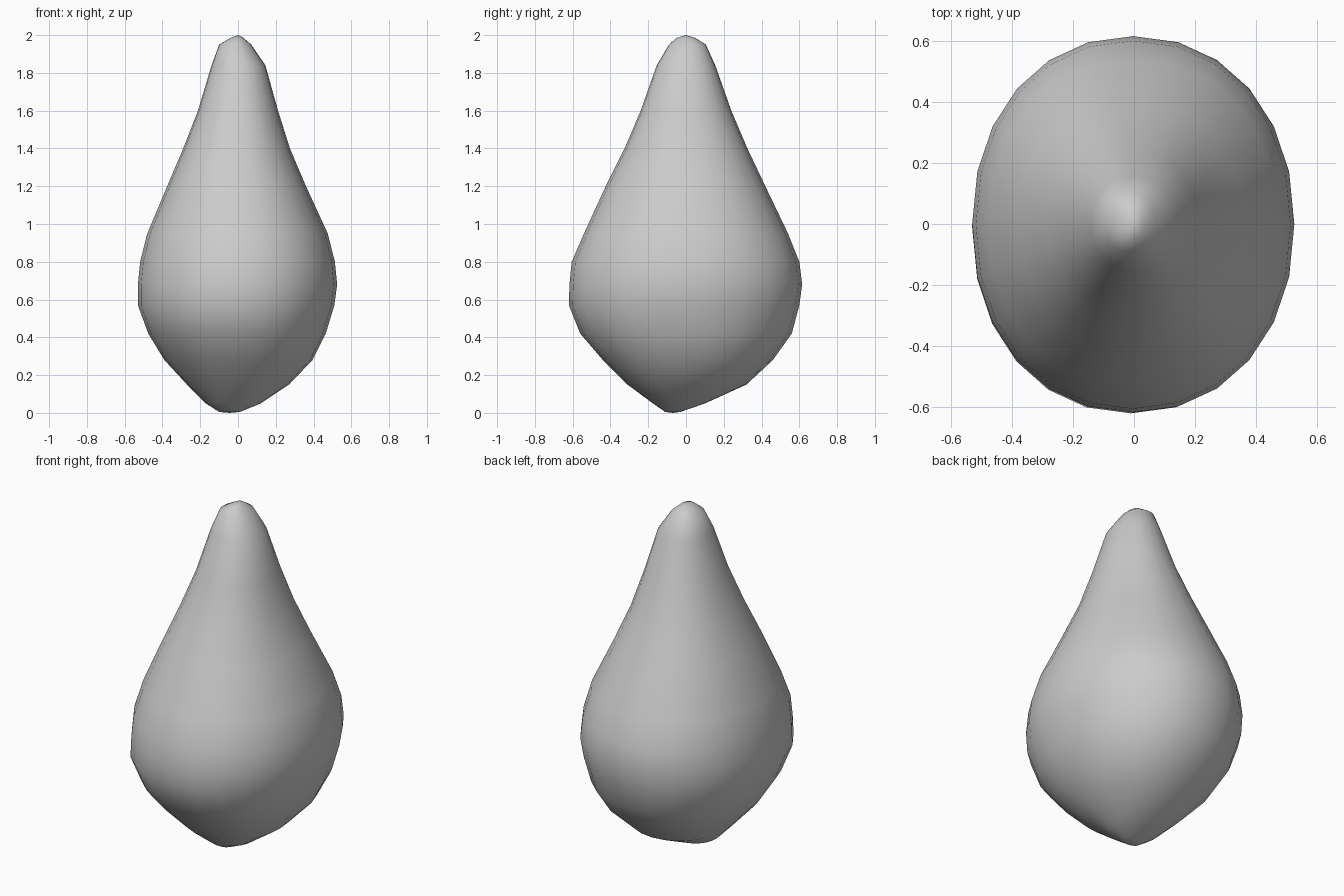
import bpy, bmesh
from math import cos, sin, tau

if "Cube" in bpy.data.objects:
    bpy.data.objects.remove(bpy.data.objects["Cube"])

# Body profile: height, left x, right x, front y, back y
RINGS = [
    (0.005, -0.10, 0.01, -0.11, -0.03),
    (0.05, -0.17, 0.12, -0.175, 0.10),
    (0.15, -0.27, 0.27, -0.31, 0.32),
    (0.28, -0.39, 0.395, -0.44, 0.46),
    (0.42, -0.475, 0.465, -0.56, 0.56),
    (0.57, -0.53, 0.51, -0.62, 0.60),
    (0.68, -0.53, 0.525, -0.617, 0.615),
    (0.80, -0.518, 0.513, -0.605, 0.60),
    (0.95, -0.48, 0.475, -0.54, 0.54),
    (1.20, -0.375, 0.36, -0.425, 0.42),
    (1.40, -0.29, 0.275, -0.325, 0.325),
    (1.60, -0.212, 0.212, -0.24, 0.24),
    (1.84, -0.14, 0.145, -0.155, 0.155),
    (1.95, -0.10, 0.07, -0.09, 0.105),
    (1.985, -0.04, 0.03, -0.05, 0.05),
]
SIDES = 24
POWER = 2 / 2.12  # slightly fuller than an ellipse


def rounded(v):
    return (1 if v >= 0 else -1) * abs(v) ** POWER


def ring_verts(bm, z, x0, x1, y0, y1):
    cx, cy, rx, ry = (x0 + x1) / 2, (y0 + y1) / 2, (x1 - x0) / 2, (y1 - y0) / 2
    return [bm.verts.new((cx + rx * rounded(cos(tau * i / SIDES)),
                          cy + ry * rounded(sin(tau * i / SIDES)), z))
            for i in range(SIDES)]


bm = bmesh.new()
rings = [ring_verts(bm, *r) for r in RINGS]
bottom = bm.verts.new((-0.045, -0.07, 0))
top = bm.verts.new((0, 0, 2))

# Skin the rings and close both tips
for a, b in zip(rings, rings[1:]):
    for i in range(SIDES):
        j = (i + 1) % SIDES
        bm.faces.new((a[i], a[j], b[j], b[i]))
for i in range(SIDES):
    j = (i + 1) % SIDES
    bm.faces.new((rings[0][j], rings[0][i], bottom))
    bm.faces.new((rings[-1][i], rings[-1][j], top))
for f in bm.faces:
    f.smooth = True

mesh = bpy.data.meshes.new("teardrop_body")
bm.to_mesh(mesh)
bm.free()
body = bpy.data.objects.new("teardrop_body", mesh)
bpy.context.collection.objects.link(body)
